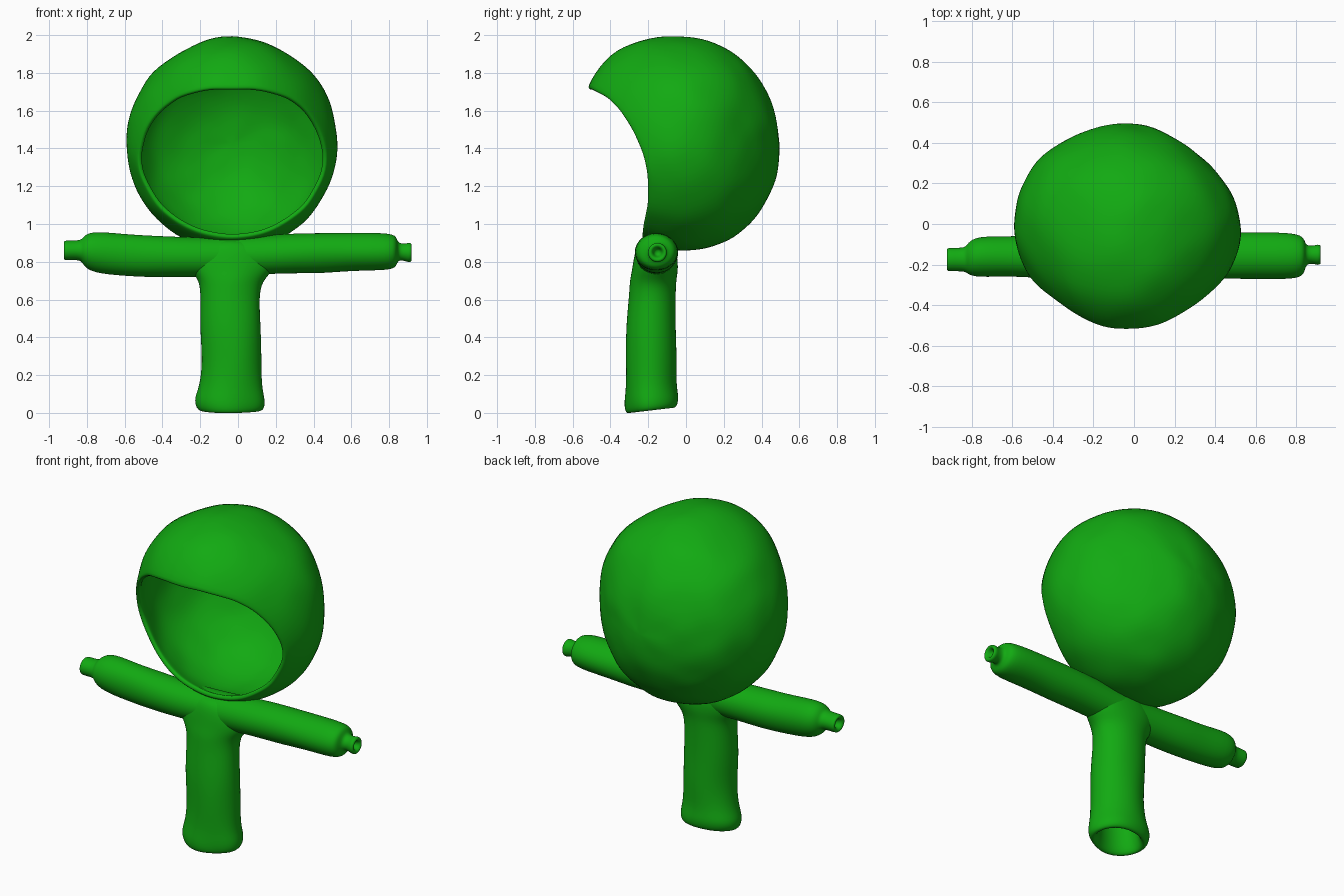
import bpy, bmesh, math
from mathutils import Vector, noise

if "Cube" in bpy.data.objects:
    bpy.data.objects.remove(bpy.data.objects["Cube"])

green = bpy.data.materials.new("leaf green")
green.diffuse_color = (0.006, 0.4, 0.006, 1)
green.use_nodes = True
green.node_tree.nodes["Principled BSDF"].inputs["Base Color"].default_value = green.diffuse_color


def bridge(bm, loops):
    """Skin neighbouring rings of vertices with quads."""
    n = len(loops[0])
    for l0, l1 in zip(loops, loops[1:]):
        for i in range(n):
            j = (i + 1) % n
            bm.faces.new((l0[i], l0[j], l1[j], l1[i]))


def make_object(name, bm, subdivide):
    bmesh.ops.recalc_face_normals(bm, faces=bm.faces[:])
    for f in bm.faces:
        f.smooth = True
    me = bpy.data.meshes.new(name)
    bm.to_mesh(me)
    bm.free()
    me.materials.append(green)
    ob = bpy.data.objects.new(name, me)
    bpy.context.collection.objects.link(ob)
    m = ob.modifiers.new("soften", 'SUBSURF')
    m.levels = m.render_levels = subdivide
    return ob


def tube(bm, rings, axis, n=20):
    """Closed lumpy tube through rings of (x, y, z, radius a, radius b)."""
    loops = []
    for x, y, z, ra, rb in rings:
        loop = []
        for i in range(n):
            a = 2 * math.pi * i / n
            c, s = ra * math.cos(a), rb * math.sin(a)
            p = Vector((x, y + c, z + s) if axis == 'x' else (x + c, y + s, z))
            lump = 1 + 0.09 * noise.noise(p * 6)
            c, s = c * lump, s * lump
            loop.append(bm.verts.new((x, y + c, z + s) if axis == 'x' else (x + c, y + s, z)))
        loops.append(loop)
    bridge(bm, loops)
    bm.faces.new(loops[0][::-1])
    bm.faces.new(loops[-1])


# Hood: ball with a forward brim bulge and a few flattened areas
# (direction, amount, tightness)
SHAPING = [(Vector(d).normalized(), amount, power) for d, amount, power in (
    ((0, -0.85, 0.53), 0.15, 5),        # brim
    ((0, 0.75, 0.65), -0.04, 4),        # upper back
    ((0.7, 0.7, 0), -0.09, 6),          # back right
    ((-0.35, 0.92, 0), -0.025, 12),     # back left
    ((0.42, 0, 0.9), -0.03, 14),        # crown sides
    ((-0.42, 0, 0.9), -0.03, 14))]
EDGE = [(0.7, -0.25), (0.98, -0.225), (1.1, -0.2), (1.25, -0.2), (1.36, -0.22),
        (1.5, -0.28), (1.61, -0.35), (1.68, -0.42), (1.73, -0.51)]  # face opening (z, y)
INNER = 0.945


def hood_point(angle, theta, scale=1.0):
    """Point on the hood; theta runs from the back pole towards the face."""
    d = Vector((math.sin(theta) * math.cos(angle), math.cos(theta),
                math.sin(theta) * math.sin(angle)))
    f = 1.005 + 0.015 * noise.noise(d * 4)
    for axis, amount, power in SHAPING:
        f += amount * max(0, d.dot(axis)) ** power
    f *= scale
    return Vector((-0.03 + 0.56 * f * d.x, 0.51 * f * d.y, 1.43 + 0.57 * f * d.z))


def in_opening(p):
    for (z0, y0), (z1, y1) in zip(EDGE, EDGE[1:]):
        if z0 <= p.z < z1:
            return p.y < y0 + (y1 - y0) * (p.z - z0) / (z1 - z0)
    return False


def rim_theta(angle):
    """Where a meridian from the back pole first meets the face opening."""
    t = 0.5
    while t < 3.1 and not in_opening(hood_point(angle, t)):
        t += 0.02
    lo, hi = t - 0.02, t
    for _ in range(10):
        mid = (lo + hi) / 2
        lo, hi = (lo, mid) if in_opening(hood_point(angle, mid)) else (mid, hi)
    return lo


N, ROWS = 56, 20
angles = [2 * math.pi * i / N for i in range(N)]
rims = [rim_theta(a) for a in angles]
bm = bmesh.new()
# outside from the back to the rim, a rounded lip, then inside back again
rows = [(k / ROWS, 1.0) for k in range(1, ROWS + 1)]
rows += [(1.006, 0.985), (1.006, INNER + 0.015)]
rows += [(k / ROWS, INNER) for k in range(ROWS, 0, -1)]
loops = [[bm.verts.new(hood_point(a, r * t, s)) for a, r in zip(angles, rims)] for t, s in rows]
bridge(bm, loops)
for loop, s in ((loops[0], 1.0), (loops[-1], INNER)):
    pole = bm.verts.new(hood_point(0, 0, s))
    for i in range(N):
        bm.faces.new((pole, loop[i], loop[(i + 1) % N]))
make_object("hood", bm, 1)

# Torso: tube flaring into the shoulders, with an open hollow foot
bm = bmesh.new()
tube(bm, [(-0.03, -0.16, 0.92, 0.1, 0.06), (-0.03, -0.16, 0.885, 0.19, 0.1),
          (-0.035, -0.16, 0.82, 0.25, 0.118), (-0.04, -0.165, 0.75, 0.22, 0.125),
          (-0.04, -0.175, 0.7, 0.175, 0.126), (-0.04, -0.18, 0.62, 0.158, 0.128),
          (-0.04, -0.185, 0.45, 0.157, 0.132), (-0.035, -0.185, 0.28, 0.16, 0.135),
          (-0.035, -0.185, 0.14, 0.165, 0.135), (-0.04, -0.18, 0.07, 0.187, 0.147),
          (-0.04, -0.18, 0.015, 0.182, 0.142), (-0.04, -0.18, -0.005, 0.155, 0.12),
          (-0.04, -0.18, 0.03, 0.125, 0.092), (-0.04, -0.185, 0.2, 0.115, 0.09),
          (-0.04, -0.185, 0.6, 0.11, 0.085)], 'z')
for v in bm.verts:      # foot slopes up towards the back
    v.co.z += max(0, 1 - v.co.z / 0.2) * (0.01 + 0.12 * (v.co.y + 0.18))
make_object("torso", bm, 2)

# Arms: one sleeve across both sides, with a thin holed wrist stub at each end
bm = bmesh.new()
tube(bm, [(-0.88, -0.175, 0.86, 0.02, 0.02), (-0.92, -0.175, 0.86, 0.028, 0.028),
          (-0.925, -0.175, 0.86, 0.055, 0.05), (-0.905, -0.175, 0.86, 0.058, 0.053),
          (-0.83, -0.175, 0.86, 0.056, 0.05), (-0.82, -0.17, 0.855, 0.075, 0.075),
          (-0.775, -0.16, 0.85, 0.1, 0.11), (-0.6, -0.16, 0.835, 0.103, 0.112),
          (-0.45, -0.16, 0.83, 0.106, 0.11), (-0.3, -0.16, 0.825, 0.106, 0.11),
          (-0.1, -0.16, 0.82, 0.106, 0.105), (0.1, -0.16, 0.835, 0.106, 0.105),
          (0.3, -0.155, 0.845, 0.112, 0.11), (0.45, -0.155, 0.847, 0.115, 0.107),
          (0.6, -0.155, 0.85, 0.118, 0.103), (0.8, -0.155, 0.855, 0.115, 0.098),
          (0.84, -0.155, 0.855, 0.09, 0.08), (0.845, -0.15, 0.855, 0.045, 0.045),
          (0.885, -0.15, 0.85, 0.045, 0.045), (0.905, -0.15, 0.85, 0.053, 0.053),
          (0.922, -0.15, 0.85, 0.046, 0.046), (0.918, -0.15, 0.85, 0.026, 0.026),
          (0.88, -0.15, 0.85, 0.018, 0.018)], 'x')
make_object("arms", bm, 2)
